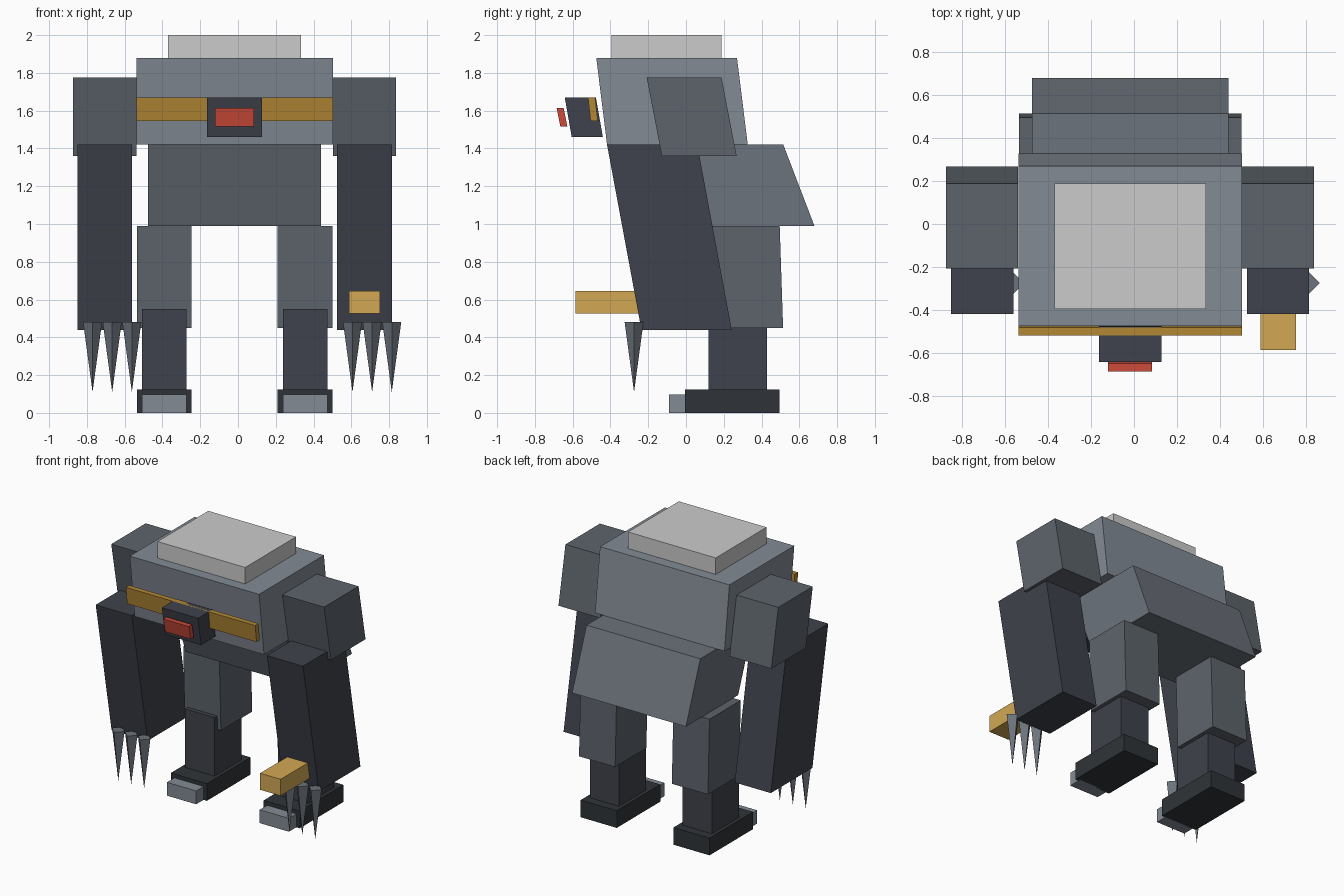
import bpy, bmesh

if "Cube" in bpy.data.objects:
    bpy.data.objects.remove(bpy.data.objects["Cube"])

CX = -0.018  # middle of the body; the claws push the bounds off to one side


def material(name, hexcode):
    srgb = [int(hexcode[i:i + 2], 16) / 255 for i in (0, 2, 4)]
    mat = bpy.data.materials.new(name)
    mat.diffuse_color = [((c + 0.055) / 1.055) ** 2.4 for c in srgb] + [1]
    mat.use_nodes = True
    mat.node_tree.nodes["Principled BSDF"].inputs["Base Color"].default_value = mat.diffuse_color
    return mat


PLATE = material("plate_grey", "838B95")
MID = material("mid_grey", "6C737C")
LIMB = material("limb_grey", "5D646C")
DARK = material("dark_grey", "3F424C")
FOOT = material("foot_grey", "2F3438")
AMBER = material("amber", "B28734")
TAN = material("tan", "D2A854")
RED = material("red", "CD4B3A")


def add_object(name, bm, mat):
    bmesh.ops.recalc_face_normals(bm, faces=bm.faces)
    mesh = bpy.data.meshes.new(name)
    bm.to_mesh(mesh)
    bm.free()
    if mat:
        mesh.materials.append(mat)
    obj = bpy.data.objects.new(name, mesh)
    bpy.context.collection.objects.link(obj)
    return obj


def block(name, x, width, z, bottom, lean=0.0, mat=None):
    """Box centred on x; bottom = (front, back) y, the top is slid by lean."""
    bm = bmesh.new()
    bmesh.ops.create_cube(bm, size=1)
    for v in bm.verts:
        top = v.co.z > 0
        v.co.x = x + v.co.x * width
        v.co.y = bottom[v.co.y > 0] + (lean if top else 0)
        v.co.z = z[top]
    return add_object(name, bm, mat)


def claw(name, x, y, z_tip, z_top, radius):
    bm = bmesh.new()
    bmesh.ops.create_cone(bm, cap_ends=True, segments=4, radius1=0,
                          radius2=radius, depth=z_top - z_tip)
    bmesh.ops.remove_doubles(bm, verts=bm.verts, dist=1e-5)
    # turn a corner of the square base to face sideways if it does not already
    if min(abs(v.co.x) for v in bm.verts if v.co.z > 0) > 0.01:
        for v in bm.verts:
            v.co.x, v.co.y = (v.co.x - v.co.y) * 0.70711, (v.co.x + v.co.y) * 0.70711
    bmesh.ops.translate(bm, verts=bm.verts, vec=(x, y, (z_top + z_tip) / 2))
    return add_object(name, bm, MID)


# Torso
block("top_hatch", CX, 0.705, (1.88, 2.0), (-0.395, 0.188))
block("chest", CX, 1.04, (1.42, 1.88), (-0.418, 0.327), -0.057, PLATE)
block("pelvis", CX, 0.915, (0.99, 1.42), (0.08, 0.68), -0.165, MID)

# Face band, visor and eye
block("chest_band", CX, 1.04, (1.545, 1.67), (-0.505, -0.467), -0.014, AMBER)
block("visor", CX, 0.29, (1.46, 1.67), (-0.605, -0.44), -0.037, DARK)
block("eye", CX, 0.205, (1.515, 1.615), (-0.665, -0.628), -0.02, RED)

# Limbs on both sides
for side, s in (("left", -1), ("right", 1)):
    leg = CX + s * 0.373
    block(side + "_thigh", leg, 0.29, (0.45, 0.99), (0.155, 0.514), -0.018, LIMB)
    block(side + "_shin", leg, 0.235, (0.12, 0.55), (0.12, 0.43), 0, DARK)
    block(side + "_foot", leg, 0.29, (0, 0.125), (-0.005, 0.495), 0, FOOT)
    block(side + "_toe", leg, 0.235, (0, 0.097), (-0.09, 0.01), 0, PLATE)

    arm = CX + s * 0.688
    block(side + "_shoulder", arm, 0.335, (1.36, 1.775), (-0.128, 0.268), -0.08, LIMB)
    block(side + "_arm", arm, 0.29, (0.44, 1.42), (-0.236, 0.242), -0.182, DARK)

    # Claws are offset the same way on both hands
    for i in range(3):
        claw(f"{side}_claw_{i + 1}", s * 0.688 + 0.022 + (i - 1) * 0.104,
             -0.275, 0.11, 0.48, 0.05)

# Barrel on the right arm
block("arm_barrel", CX + 0.688, 0.165, (0.525, 0.645), (-0.585, -0.18), 0, TAN)
